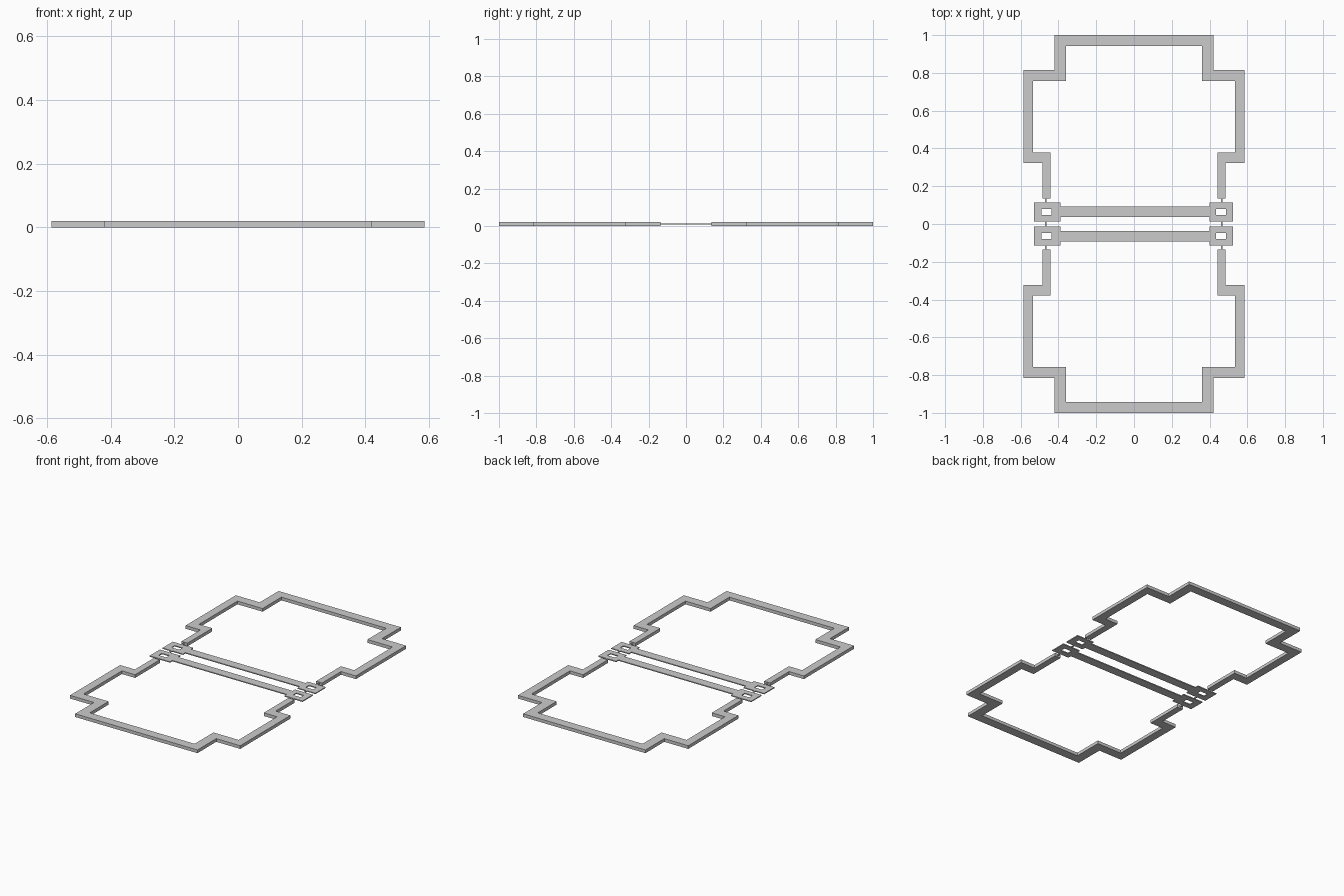
import bpy, bmesh

cube = bpy.data.objects.get("Cube")
if cube:
    bpy.data.objects.remove(cube)

grey = bpy.data.materials.new("plain grey")
grey.use_nodes = True
grey.diffuse_color = (0.6, 0.6, 0.6, 1)
grey.node_tree.nodes["Principled BSDF"].inputs["Base Color"].default_value = (0.6, 0.6, 0.6, 1)


def slab(name, loops, z0, z1):
    """Extrude flat outlines (first outer, then holes) from z0 to z1."""
    bm = bmesh.new()
    edges = []
    for loop in loops:
        vs = [bm.verts.new((x, y, z0)) for x, y in loop]
        edges += [bm.edges.new((a, b)) for a, b in zip(vs, vs[1:] + vs[:1])]
    bmesh.ops.triangle_fill(bm, use_beauty=True, use_dissolve=False, edges=edges)
    ext = bmesh.ops.extrude_face_region(bm, geom=bm.faces[:], use_keep_orig=True)
    for v in ext["geom"]:
        if isinstance(v, bmesh.types.BMVert):
            v.co.z = z1
    bmesh.ops.recalc_face_normals(bm, faces=bm.faces[:])
    mesh = bpy.data.meshes.new(name)
    bm.to_mesh(mesh)
    bm.free()
    mesh.materials.append(grey)
    obj = bpy.data.objects.new(name, mesh)
    bpy.context.collection.objects.link(obj)


def rect(x0, x1, y0, y1):
    return [(x0, y0), (x1, y0), (x1, y1), (x0, y1)]


# Right half of the stepped frame: outer edge upward, inner edge downward
outer = [(0.484, 0.136), (0.484, 0.322), (0.586, 0.322), (0.586, 0.815),
         (0.421, 0.815), (0.421, 1.0)]
inner = [(0.361, 0.942), (0.361, 0.757), (0.534, 0.757), (0.534, 0.379),
         (0.443, 0.379), (0.443, 0.136)]


def flip(points):
    return [(-x, y) for x, y in reversed(points)]


LOW, HIGH = 0.008, 0.014   # height range of the thin hinge parts

for side, s in (("back", 1), ("front", -1)):
    def place(points):
        return [(x, s * y) for x, y in points]

    # Open stepped frame
    slab(side + "_frame", [place(outer + flip(outer) + flip(inner) + inner)], 0, 0.02)

    # Hinge bar with a pierced tab at each end
    bar = [(-0.529, 0.013), (-0.388, 0.013), (-0.388, 0.036), (0.401, 0.036),
           (0.401, 0.013), (0.524, 0.013), (0.524, 0.114), (0.401, 0.114),
           (0.401, 0.092), (-0.388, 0.092), (-0.388, 0.114), (-0.529, 0.114)]
    holes = [rect(-0.491, -0.438, 0.047, 0.079), rect(0.434, 0.486, 0.047, 0.079)]
    slab(side + "_hinge_bar", [place(p) for p in [bar] + holes], LOW, HIGH)

    # Thin pins between tab and frame leg
    for hand, x in (("left", 0.464), ("right", -0.466)):
        slab(f"{side}_{hand}_pin", [place(rect(x - 0.004, x + 0.004, 0.112, 0.138))], LOW, HIGH)

# Pins joining the two bars
for hand, x in (("left", 0.464), ("right", -0.466)):
    slab(f"middle_{hand}_pin", [rect(x - 0.004, x + 0.004, -0.015, 0.015)], LOW, HIGH)
